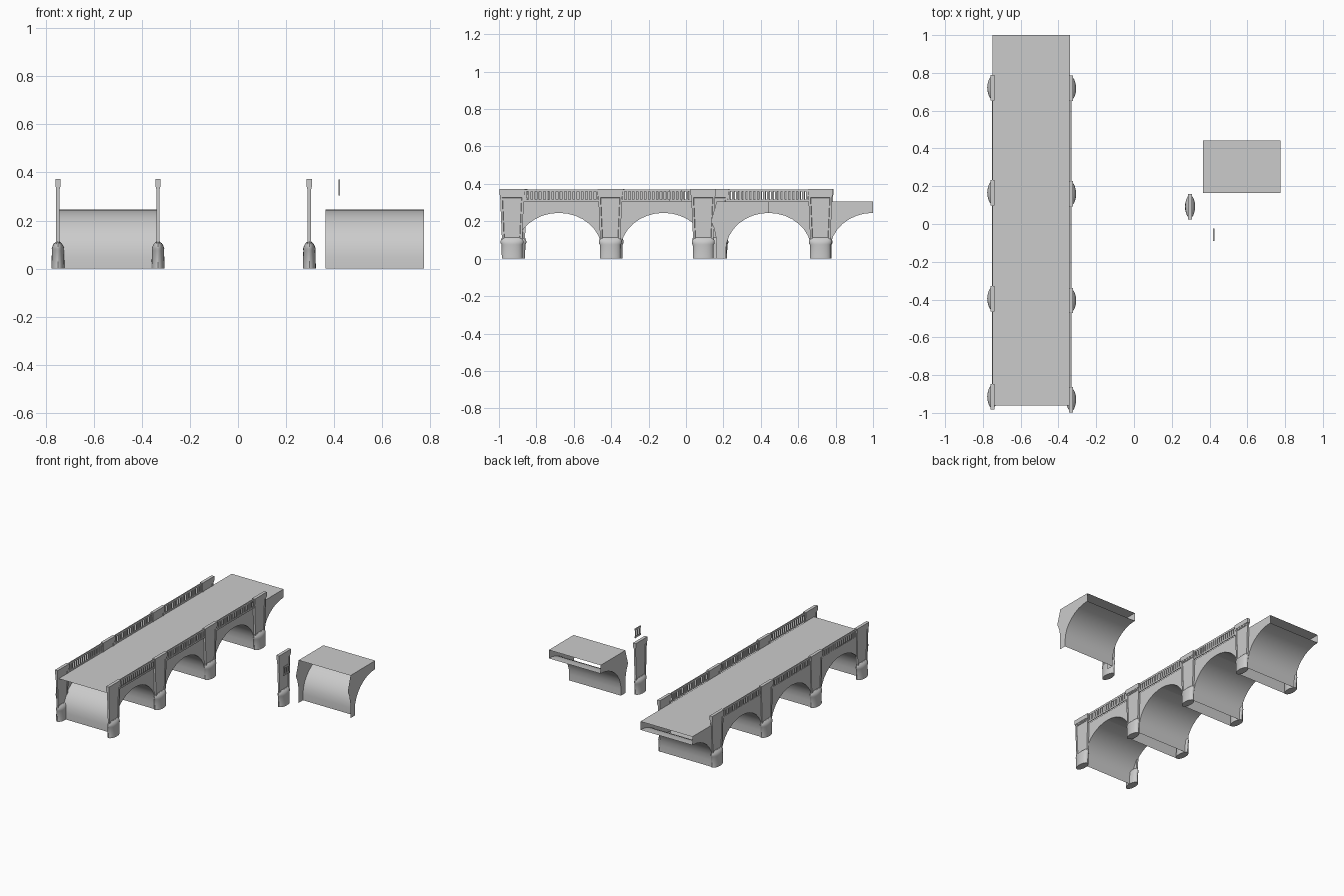
import bpy, bmesh, math

if "Cube" in bpy.data.objects:
    bpy.data.objects.remove(bpy.data.objects["Cube"])

PIER, CROWN, DECK = 0.0, 0.28, 0.305
WIDTH = 0.41


def finish(name, bm, smooth=None):
    bmesh.ops.recalc_face_normals(bm, faces=bm.faces)
    me = bpy.data.meshes.new(name)
    bm.to_mesh(me)
    bm.free()
    ob = bpy.data.objects.new(name, me)
    bpy.context.collection.objects.link(ob)
    if smooth:
        bpy.ops.object.select_all(action='DESELECT')
        ob.select_set(True)
        bpy.context.view_layer.objects.active = ob
        bpy.ops.object.shade_smooth_by_angle(angle=math.radians(smooth))
    return ob


def place(src, name, loc):
    ob = bpy.data.objects.new(name, src.data)
    ob.location = loc
    bpy.context.collection.objects.link(ob)
    return ob


def box(bm, x0, x1, y0, y1, z0, z1):
    vs = bmesh.ops.create_cube(bm, size=1)['verts']
    for v in vs:
        v.co.x = x0 if v.co.x < 0 else x1
        v.co.y = y0 if v.co.y < 0 else y1
        v.co.z = z0 if v.co.z < 0 else z1


def half_arch(name, direction):
    """Open-ended half span: deck, vault and two flat side walls."""
    bm = bmesh.new()
    n = 8
    curve = [(0.05, 0.0)]
    for i in range(n + 1):
        a = math.pi / 2 * i / n
        curve.append((CROWN - 0.23 * math.cos(a), 0.045 + 0.2 * math.sin(a)))
    # ragged inner edge of the walls, hidden behind the pillars
    edge = [(0, DECK), (-0.006, 0.28), (-0.03, 0.2), (-0.012, 0.16), (0, 0.1), (0, 0)]
    rows = []
    for x in (0, WIDTH):
        arc = [bm.verts.new((x, d * direction, z)) for d, z in curve]
        rim = [bm.verts.new((x, d * direction, z)) for d, z in edge]
        top = bm.verts.new((x, CROWN * direction, DECK))
        bm.faces.new(rim + arc + [top])
        rows.append((arc, rim[0], top))
    (a0, r0, t0), (a1, r1, t1) = rows
    for i in range(len(a0) - 1):
        bm.faces.new((a0[i], a0[i + 1], a1[i + 1], a1[i]))
    bm.faces.new((r0, r1, t1, t0))
    return finish(name, bm, 30)


def pillar(name):
    bm = bmesh.new()
    # lens-shaped footing, lofted from rings of (z, half x, half y)
    rings = [(0, .027, .055), (.015, .027, .055), (.075, .025, .056), (.083, .026, .061),
             (.095, .022, .061), (.104, .017, .058), (.112, .008, .055)]
    n = 20
    loops = []
    for z, rx, ry in rings:
        loops.append([bm.verts.new((rx * math.cos(2 * math.pi * i / n),
                                    ry * math.sin(2 * math.pi * i / n), z)) for i in range(n)])
    for a, b in zip(loops, loops[1:]):
        for i in range(n):
            j = (i + 1) % n
            bm.faces.new((a[i], a[j], b[j], b[i]))
    bm.faces.new(loops[0])
    bm.faces.new(loops[-1])
    # flared shaft with a sunken panel on both faces
    first = len(bm.faces)
    box(bm, -.007, .007, -1, 1, .1, .337)
    bm.faces.ensure_lookup_table()
    shaft = bm.faces[first:]
    for v in {v for f in shaft for v in f.verts}:
        v.co.y *= .054 if v.co.z < .2 else .064
    bm.normal_update()
    faces = [f for f in shaft if abs(f.normal.x) > .9]
    bmesh.ops.inset_individual(bm, faces=faces, thickness=.016, depth=0)
    bmesh.ops.inset_individual(bm, faces=faces, thickness=.003, depth=-.003)
    # cap block
    box(bm, -.009, .009, -.065, .065, .332, .34)
    box(bm, -.011, .011, -.067, .067, .34, .372)
    return finish(name, bm, 35)


def railing_tile(name, length):
    bm = bmesh.new()
    box(bm, -.003, .003, 0, length, DECK, .316)
    box(bm, -.003, .003, 0, length, .358, .371)
    step = length / 3
    for i in range(3):
        c = step * (i + .5)
        box(bm, -.0025, .0025, c - .006, c + .006, .316, .358)
    return finish(name, bm)


# loose sample pieces beside the bridge
forward = half_arch("spare_half_arch", 1)
forward.location = (.365, .163, 0)
column = pillar("spare_pillar")
column.location = (.297, .092, 0)
TILE = .065
tile = railing_tile("spare_railing", TILE)
tile.location = (.422, -.09, 0)

# seven half spans alternate direction along the bridge
LEFT = -.75
backward = half_arch("half_arch_1", -1)
backward.location = (LEFT, .72, 0)
for i, y in enumerate((-.96, -.40, .16, .72)):
    place(forward, f"half_arch_forward_{i}", (LEFT, y, 0))
for i, y in enumerate((-.40, .16)):
    place(backward, f"half_arch_backward_{i}", (LEFT, y, 0))

# pillars and railings on both sides
sides = {"left": (-.75, (-.915, -.395, .165, .722)),
         "right": (-.333, (-.93, -.405, .16, .718))}
for side, (x, ys) in sides.items():
    for i, y in enumerate(ys):
        place(column, f"{side}_pillar_{i}", (x, y, 0))
    for s, (a, b) in enumerate(zip(ys, ys[1:])):
        start, end = a + .06, b - .06
        count = round((end - start) / TILE)
        width = (end - start) / count
        for k in range(count):
            ob = place(tile, f"{side}_railing_{s}_{k}", (x, start + k * width, 0))
            ob.scale.y = width / TILE
